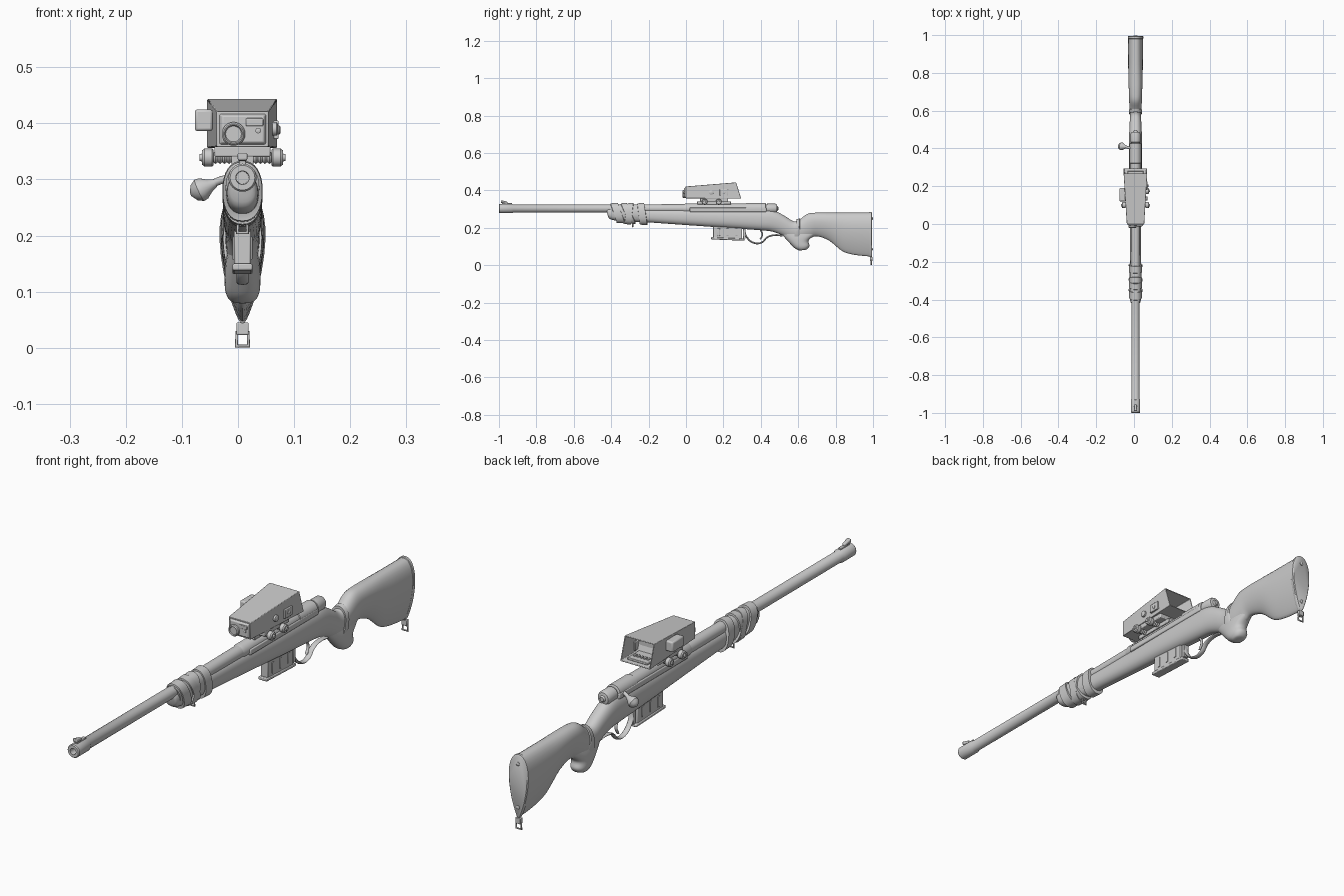
import bpy, bmesh, math
from mathutils import Vector

if "Cube" in bpy.data.objects:
    bpy.data.objects.remove(bpy.data.objects["Cube"])

CX = 0.008   # centre plane of the rifle
BZ = 0.303   # bore height


def finish(bm, name, bevel=0.0, angle=35):
    bmesh.ops.remove_doubles(bm, verts=bm.verts, dist=1e-5)
    bmesh.ops.recalc_face_normals(bm, faces=bm.faces)
    me = bpy.data.meshes.new(name)
    bm.to_mesh(me)
    bm.free()
    for p in me.polygons:
        p.use_smooth = True
    me.set_sharp_from_angle(angle=math.radians(angle))
    ob = bpy.data.objects.new(name, me)
    bpy.context.collection.objects.link(ob)
    if bevel:
        m = ob.modifiers.new("bevel", 'BEVEL')
        m.width, m.segments, m.limit_method = bevel, 2, 'ANGLE'
    return ob


def skin(bm, rings, cap=True):
    rings = [[bm.verts.new(p) for p in r] for r in rings]
    n = len(rings[0])
    for a, b in zip(rings, rings[1:]):
        for i in range(n):
            j = (i + 1) % n
            bm.faces.new((a[i], a[j], b[j], b[i]))
    if cap:
        bm.faces.new(rings[0])
        bm.faces.new(rings[-1])


def loft(name, secs, steps=4, n=32, power=2.3, angle=40):
    """Sections are (top y, top z, bottom y, bottom z, half width, taper)."""
    vs = [Vector(s) for s in secs]
    full = []
    for i in range(len(vs) - 1):
        a, b, c, d = vs[max(i - 1, 0)], vs[i], vs[i + 1], vs[min(i + 2, len(vs) - 1)]
        for k in range(steps):
            t = k / steps
            full.append(b.lerp(c, t) if steps == 1 else
                        0.5 * (2 * b + (c - a) * t + (2 * a - 5 * b + 4 * c - d) * t * t
                               + (3 * b - a - 3 * c + d) * t ** 3))
    full.append(vs[-1])
    rings = []
    for ty, tz, by, bz, hw, taper in full:
        ring = []
        for i in range(n):
            a = 2 * math.pi * i / n
            c, s = [math.copysign(abs(f) ** (2 / power), f) for f in (math.cos(a), math.sin(a))]
            t = (1 - s) / 2
            ring.append((CX + c * hw * (1 - taper * t * t), ty + (by - ty) * t, tz + (bz - tz) * t))
        rings.append(ring)
    bm = bmesh.new()
    skin(bm, rings)
    return finish(bm, name, angle=angle)


def lathe(name, base, axis, prof, n=24):
    """Profile is (distance along axis, radius)."""
    base, axis = Vector(base), Vector(axis).normalized()
    u = axis.orthogonal().normalized()
    v = axis.cross(u)
    bm = bmesh.new()
    skin(bm, [[base + axis * d + (u * math.cos(2 * math.pi * i / n) + v * math.sin(2 * math.pi * i / n)) * r
               for i in range(n)] for d, r in prof])
    return finish(bm, name)


def block(name, front, back, y0, y1, bevel=0.003, slant=0.0, hollow=None):
    """Tapered box: front and back are (x0, x1, z0, z1); slant moves the back top edge."""
    bm = bmesh.new()
    q = [[(a, y, c), (b, y, c), (b, y + s, d), (a, y + s, d)]
         for (a, b, c, d), y, s in ((front, y0, 0), (back, y1, slant))]
    skin(bm, q)
    if hollow:
        bm.normal_update()
        bmesh.ops.recalc_face_normals(bm, faces=bm.faces)
        rear = max(bm.faces, key=lambda f: f.calc_center_median().y)
        bmesh.ops.inset_region(bm, faces=[rear], thickness=hollow[0])
        new = bmesh.ops.extrude_discrete_faces(bm, faces=[rear])['faces'][0]
        for v in new.verts:
            v.co.y -= hollow[1]
            v.co.x = CX + (v.co.x - CX) * 0.88
            v.co.z = 0.395 + (v.co.z - 0.395) * 0.85
    return finish(bm, name, bevel)


def box(name, x0, x1, y0, y1, z0, z1, bevel=0.002):
    r = (x0, x1, z0, z1)
    return block(name, r, r, y0, y1, bevel)


def tube(name, pts, r, closed=False, flat=1.0):
    cu = bpy.data.curves.new(name, 'CURVE')
    cu.dimensions, cu.bevel_depth, cu.bevel_resolution = '3D', r, 2
    cu.use_fill_caps = True
    sp = cu.splines.new('POLY' if closed else 'BEZIER')
    tgt = sp.points if closed else sp.bezier_points
    tgt.add(len(pts) - 1)
    for p, co in zip(tgt, pts):
        co = (CX + (co[0] - CX) / flat, co[1], co[2])
        if closed:
            p.co = (*co, 1)
        else:
            p.co = co
            p.handle_left_type = p.handle_right_type = 'AUTO'
    sp.use_cyclic_u = closed
    ob = bpy.data.objects.new(name, cu)
    ob.location.x, ob.scale.x = CX * (1 - flat), flat
    bpy.context.collection.objects.link(ob)


# Stock and pistol grip
loft("stock", [(y, t, y2, b, w, k) for y, t, y2, b, w, k in (
    (-.425, .300, -.42, .272, .018, 0), (-.41, .308, -.405, .246, .027, 0), (-.34, .308, -.34, .236, .029, 0),
    (-.2, .301, -.2, .229, .028, 0), (0, .301, 0, .215, .030, 0), (.2, .301, .2, .201, .034, 0),
    (.4, .301, .4, .187, .035, 0), (.47, .293, .46, .18, .035, .1), (.53, .262, .505, .165, .033, .2),
    (.575, .235, .56, .14, .031, .2), (.605, .243, .62, .135, .033, .2), (.65, .275, .665, .145, .036, .3),
    (.70, .281, .70, .155, .038, .4), (.77, .281, .765, .132, .041, .5), (.84, .281, .835, .076, .043, .6),
    (.90, .281, .90, .056, .044, .65), (.984, .281, .984, .047, .044, .65))])
loft("pistol_grip", [(.72, .18, .49, .19, .024, 0), (.68, .155, .53, .145, .031, 0), (.655, .13, .56, .112, .032, 0),
                     (.66, .105, .58, .092, .030, 0), (.65, .088, .60, .081, .022, 0), (.635, .082, .61, .079, .010, 0)])
loft("wrist_seam", [(.592, .236, .575, .12, .031, .2), (.592, .246, .575, .12, .036, .2),
                    (.608, .25, .60, .12, .037, .2), (.612, .24, .61, .12, .031, .2)], steps=1)
loft("butt_plate", [(.98, .281, .98, .046, .044, .65), (.982, .284, .982, .043, .046, .65),
                    (.992, .284, .992, .043, .046, .65), (.995, .28, .995, .047, .042, .65)], steps=1)
for z in (.25, .085):
    lathe("butt_screw", (CX, .99, z), (0, 1, 0), [(0, .007), (.007, .007), (.009, .004)], 16)

# Barrel with muzzle and bore
lathe("barrel", (CX, -1, BZ), (0, 1, 0),
      [(.06, .011), (.0, .012), (0, .022), (.004, .025), (.07, .025), (.076, .0215), (.6, .0215), (1.02, .024)], 32)
box("front_sight_ramp", CX - .006, CX + .006, -.985, -.93, .322, .333)
block("front_sight_blade", (CX - .009, CX + .009, .334, .348), (CX - .006, CX + .006, .330, .340), -.99, -.955)

# Cloth wraps on the fore-end
for i, (y0, y1, k) in enumerate(((-.405, -.362, .035), (-.35, -.315, .045), (-.315, -.28, -.015), (-.262, -.222, .015))):
    z = .226 - .003 * i
    loft("fore_wrap", [(y0, .322, y0 + k, z + .01, .028, 0), (y0 + .002, .331, y0 + k, z, .035, 0),
                       (y1 - .002, .333, y1 + k, z - .002, .036, 0), (y1, .322, y1 + k, z + .01, .028, 0)], steps=1)
loft("wrap_base", [(-.41, .325, -.39, .245, .03, 0), (-.225, .326, -.225, .229, .031, 0)], steps=1)

# Receiver and bolt
lathe("receiver", (CX, 0, BZ), (0, 1, 0), [(-.02, .022), (0, .027), (.32, .027), (.322, .03), (.425, .03), (.428, .024)], 32)
box("receiver_bed", CX - .031, CX + .031, .02, .43, .285, .308, .004)
lathe("bolt_shroud", (CX, .42, BZ), (0, 1, 0),
      [(0, .022), (.012, .022), (.014, .026), (.058, .026), (.066, .022), (.068, .012), (.074, .008)], 24)
tube("bolt_arm", [(CX - .02, .40, .302), (-.032, .405, .298), (-.055, .412, .286)], .007)
lathe("bolt_knob", (-.040, .408, .294), (-.9, .1, -.42),
      [(0, .007), (.012, .012), (.024, .020), (.032, .021), (.042, .015), (.049, .004)], 20)

# Magazine with ribs and floor plate
block("magazine", (CX - .015, CX + .015, .146, .22), (CX - .015, CX + .015, .138, .21), .145, .30)
block("magazine_floor", (CX - .018, CX + .018, .138, .15), (CX - .018, CX + .018, .131, .142), .135, .312)
box("magazine_catch", CX - .011, CX + .011, .305, .318, .142, .195)
for s in (-1, 1):
    for y in (.175, .222, .27):
        x = CX + s * .0155
        box("magazine_rib", x - .002, x + .002, y - .006, y + .006, .157, .198, .001)

# Trigger and guard
tube("trigger_guard", [(CX, .31, .195), (CX, .325, .15), (CX, .365, .119), (CX, .405, .122),
                       (CX, .435, .15), (CX, .475, .161), (CX, .515, .158)], .0045, flat=2.4)
tube("trigger", [(CX, .395, .195), (CX, .408, .165), (CX, .397, .138)], .004, flat=1.5)

# Sling loops
for name, y, z, w, h in (("rear_loop", .990, .003, .011, .024), ("front_loop", -.285, .205, .009, .022)):
    tube(name, [(CX - w, y, z), (CX + w, y, z), (CX + w * .9, y, z + h), (CX - w * .9, y, z + h)], .0035, True)
    box(name + "_mount", CX - w, CX + w, y - .007, y + .007, z + h - .004, z + h + .018)

# Optic housing with open hood
block("optic_housing", (-.038, .054, .358, .421), (-.055, .070, .356, .443), -.002, .295, .006, -.027, (.005, .08))
block("optic_nose", (-.028, .046, .366, .413), (-.036, .052, .360, .419), -.009, .003, .002)
box("optic_window_frame", -.035, .051, .19, .205, .372, .425)
box("optic_keypad", -.034, .05, .20, .28, .361, .370)
for i in range(5):
    x = -.02 + i * .014
    box("keypad_button", x - .004, x + .004, .245, .26, .369, .374, .001)
lathe("optic_lens", (-.008, .01, .381), (0, -1, 0),
      [(0, .021), (.026, .021), (.030, .018), (.030, .016), (.026, .014)], 28)
box("optic_label_panel", .014, .045, -.012, .0, .395, .409)
lathe("optic_front_screw", (.036, 0, .387), (0, -1, 0), [(0, .005), (.012, .005), (.013, .003)], 12)
box("optic_side_box", -.077, -.045, .12, .19, .386, .425, .005)
lathe("optic_dial", (.05, .135, .39), (1, 0, 0), [(0, .012), (.019, .012), (.021, .009)], 20)
box("optic_side_panel", .055, .0725, .18, .225, .372, .405)
lathe("optic_side_button", (.06, .202, .388), (1, 0, 0), [(0, .008), (.014, .008), (.016, .005)], 16)

# Optic mount with clamp bars
box("mount_rail", CX - .020, CX + .020, .06, .24, .325, .342)
block("mount_plate", (-.042, .058, .340, .360), (-.042, .058, .340, .360), .075, .225)
for y in (.10, .175):
    lathe("clamp_bar", (-.06, y, .339), (1, 0, 0),
          [(i * .004, (.0085, .0115)[i % 2]) for i in range(34)], 14)
    for x, s in ((-.044, -1), (.060, 1)):
        lathe("clamp_nut", (x, y, .339), (s, 0, 0),
              [(0, .014), (.002, .016), (.016, .016), (.020, .013), (.0205, .007), (.025, .006)], 20)
